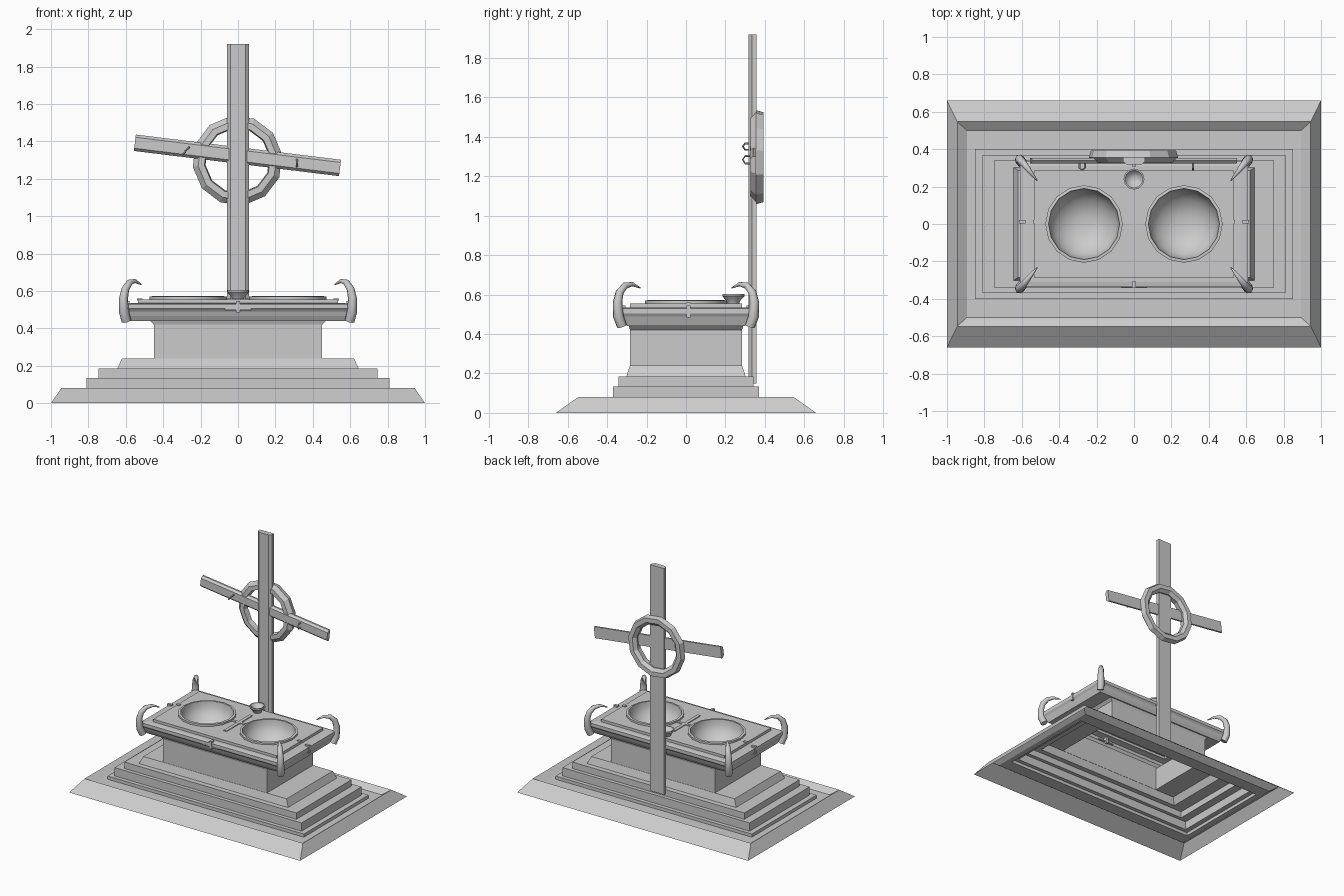
import bpy, bmesh, math
from mathutils import Vector, Matrix

if "Cube" in bpy.data.objects:
    bpy.data.objects.remove(bpy.data.objects["Cube"])


def finish(name, bm, smooth=None):
    bmesh.ops.recalc_face_normals(bm, faces=bm.faces)
    me = bpy.data.meshes.new(name)
    bm.to_mesh(me)
    bm.free()
    ob = bpy.data.objects.new(name, me)
    bpy.context.collection.objects.link(ob)
    if smooth:
        bpy.ops.object.select_all(action='DESELECT')
        ob.select_set(True)
        bpy.context.view_layer.objects.active = ob
        bpy.ops.object.shade_smooth_by_angle(angle=math.radians(smooth))
    return ob


def bridge(bm, rings, closed=False):
    n = len(rings[0])
    pairs = list(zip(rings, rings[1:])) + ([(rings[-1], rings[0])] if closed else [])
    for a, b in pairs:
        for i in range(n):
            j = (i + 1) % n
            bm.faces.new((a[i], a[j], b[j], b[i]))


def rect_shell(name, levels):
    """Open shell through rectangles given as (half x, half y, z)."""
    bm = bmesh.new()
    rings = [[bm.verts.new((sx * x, sy * y, z))
              for sx, sy in ((-1, -1), (1, -1), (1, 1), (-1, 1))] for x, y, z in levels]
    bridge(bm, rings)
    return finish(name, bm)


def lathe(name, profile, sides, matrix, closed=False, cap=False, turn=0, smooth=None):
    """Spin (radius, height) points about local z."""
    bm = bmesh.new()
    rings = []
    for r, z in profile:
        rings.append([bm.verts.new((r * math.cos(turn + math.tau * i / sides),
                                    r * math.sin(turn + math.tau * i / sides), z))
                      for i in range(sides)])
    bridge(bm, rings, closed)
    if cap:
        bm.faces.new(rings[-1])
    bm.transform(matrix)
    return finish(name, bm, smooth)


def tube(name, points, radii, sides=8, smooth=None):
    bm = bmesh.new()
    pts = [Vector(p) for p in points]
    rings = []
    for i, (p, r) in enumerate(zip(pts, radii)):
        d = pts[min(i + 1, len(pts) - 1)] - pts[max(i - 1, 0)]
        q = d.to_track_quat('Z', 'Y') if i == 0 else q
        if i:
            q = (q @ Vector((0, 0, 1))).rotation_difference(d) @ q
        rings.append([bm.verts.new(p + q @ Vector((r * math.cos(math.tau * k / sides),
                                                   r * math.sin(math.tau * k / sides), 0)))
                      for k in range(sides)])
    bridge(bm, rings)
    bm.faces.new(rings[0])
    bm.faces.new(rings[-1])
    return finish(name, bm, smooth)


def beam(name, length, half_w, y0, y1, matrix):
    """Beam along local z with a chamfered front face."""
    bm = bmesh.new()
    sec = [(-half_w, y1), (half_w, y1), (half_w, y0 + .016),
           (half_w * .67, y0), (-half_w * .67, y0), (-half_w, y0 + .016)]
    rings = [[bm.verts.new((x, y, z)) for x, y in sec] for z in (-length / 2, length / 2)]
    bridge(bm, rings)
    for r in rings:
        bm.faces.new(r)
    bm.transform(matrix)
    return finish(name, bm)


def box(name, c, s):
    bm = bmesh.new()
    bmesh.ops.create_cube(bm, size=1, matrix=Matrix.Translation(c) @ Matrix.Diagonal((*s, 1)))
    return finish(name, bm)


T = Matrix.Translation

# Stepped plinth, hollow underneath
rect_shell("plinth", [(1, .66, 0), (.945, .547, .08), (.893, .5, .045), (.85, .40, .045),
                      (.85, .40, .07), (.81, .37, .07), (.81, .37, .135), (.745, .342, .135),
                      (.745, .342, .185), (.645, .302, .185), (.62, .285, .24), (.45, .283, .24)])

# Pedestal and table edge
rect_shell("pedestal", [(.45, .283, .24), (.45, .283, .42), (.47, .29, .44)])
rect_shell("table_edge", [(.47, .29, .44), (.58, .30, .44), (.59, .315, .465), (.60, .325, .49),
                          (.61, .338, .505), (.61, .338, .53), (.57, .31, .535), (.535, .285, .535),
                          (.535, .285, .555)])

# Table top with two round openings
bowl_x, sides = .267, 16
bm = bmesh.new()
loops = [[(-.535, -.285), (.535, -.285), (.535, .285), (-.535, .285)]]
for s in (-1, 1):
    loops.append([(s * bowl_x + .19 * math.cos(math.tau * i / sides),
                   .19 * math.sin(math.tau * i / sides)) for i in range(sides)])
edges = []
for loop in loops:
    vs = [bm.verts.new((x, y, .555)) for x, y in loop]
    edges += [bm.edges.new((vs[i - 1], vs[i])) for i in range(len(vs))]
bmesh.ops.triangle_fill(bm, edges=edges, use_beauty=True)
finish("table_top", bm)

# Large bowls with raised rims
bowl = [(.207, .555), (.207, .57), (.19, .572)]
bowl += [(.19 * math.cos(a), .56 - .15 * math.sin(a))
         for a in (math.radians(d) for d in (12, 28, 44, 60, 76))]
for s, side in ((-1, "left"), (1, "right")):
    lathe(side + "_bowl", bowl, sides, T((s * bowl_x, 0, 0)), cap=True, smooth=40)

# Small cup at the foot of the post
lathe("small_cup", [(.03, .555), (.036, .57), (.056, .592), (.056, .604), (.048, .604), (.035, .585), (.015, .575)],
      12, T((0, .24, 0)), cap=True, smooth=35)

# Inlaid crosses on the top, the front, the back and both ends
box("top_cross_long", (0, 0, .555), (.026, .32, .012))
box("top_cross_short", (0, .015, .555), (.12, .02, .012))
for s, n in ((-1, "front"), (1, "back")):
    box(n + "_cross_upright", (0, s * .325, .515), (.02, .034, .06))
    box(n + "_cross_arm", (0, s * .33, .503), (.14, .02, .008))
for s, n in ((-1, "left"), (1, "right")):
    box(n + "_cross_upright", (s * .597, .012, .515), (.034, .02, .06))
    box(n + "_top_tick", (s * .525, .012, .555), (.03, .02, .01))

# Curved corner horns
horn = [(.597, .325, .44), (.61, .343, .49), (.612, .347, .56), (.602, .337, .61),
        (.58, .31, .645), (.55, .272, .653), (.517, .232, .634)]
rad = [.026, .027, .024, .021, .017, .011, .003]
for sx in (-1, 1):
    for sy in (-1, 1):
        tube("corner_horn", [(sx * x, sy * y, z) for x, y, z in horn], rad, 8, 50)

# Upright post, tilted crossbar and ring
tilt = math.radians(7)
beam("post", 1.77, .06, .318, .358, T((0, 0, 1.035)))
beam("crossbar", 1.105, .044, .324, .354,
     T((-.003, 0, 1.325)) @ Matrix.Rotation(tilt, 4, 'Y') @ Matrix.Rotation(math.radians(90), 4, 'Y'))
lathe("ring", [(.178, -.328), (.212, -.328), (.241, -.355), (.230, -.393), (.195, -.393), (.172, -.37)],
      12, T((-.003, 0, 1.297)) @ Matrix.Rotation(math.radians(90), 4, 'X'), closed=True,
      turn=math.radians(8))

# Staples on the crossbar
for name, a, b in (("left_staple", (-.292, 1.335), (-.262, 1.367)),
                   ("right_staple", (.315, 1.265), (.315, 1.303))):
    tube(name, [(a[0], .335, a[1]), (a[0], .30, a[1]),
                ((a[0] + b[0]) / 2, .288, (a[1] + b[1]) / 2),
                (b[0], .30, b[1]), (b[0], .335, b[1])], [.005] * 5, 6)
